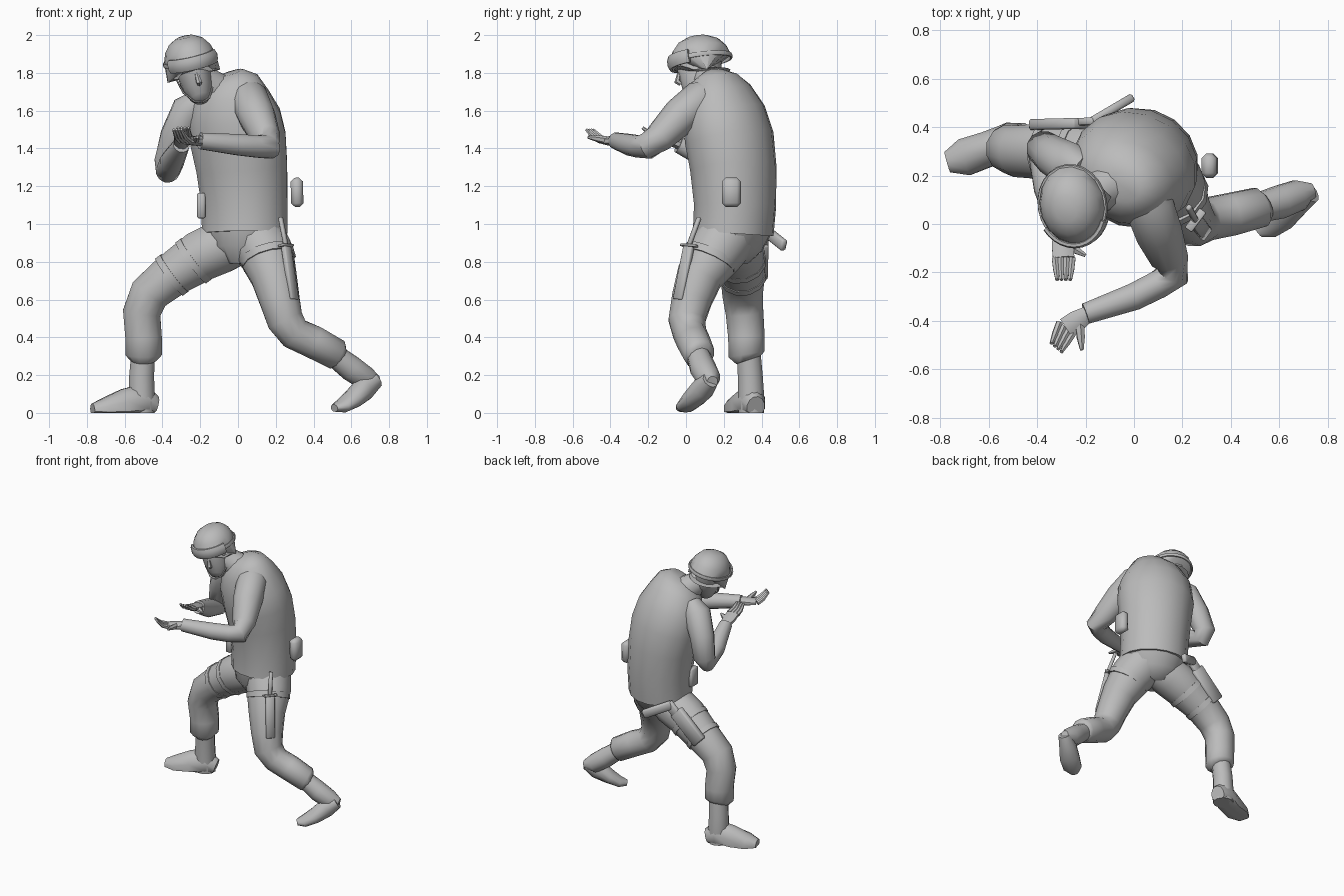
import bpy
import bmesh
from math import sin, cos, pi, radians
from mathutils import Vector, Matrix

if "Cube" in bpy.data.objects:
    bpy.data.objects.remove(bpy.data.objects["Cube"], do_unlink=True)

# Single material
gray = bpy.data.materials.new("plain gray")
gray.use_nodes = True
colour = (0.5, 0.5, 0.5, 1)
gray.diffuse_color = colour
gray.node_tree.nodes["Principled BSDF"].inputs["Base Color"].default_value = colour

X, Y, Z = Vector((1, 0, 0)), Vector((0, 1, 0)), Vector((0, 0, 1))
made = []


def finish(name, bm, matrix=None):
    """Turn a bmesh into a named, coloured object."""
    if matrix:
        bm.transform(matrix)
    bmesh.ops.recalc_face_normals(bm, faces=bm.faces)
    mesh = bpy.data.meshes.new(name)
    bm.to_mesh(mesh)
    bm.free()
    mesh.materials.append(gray)
    obj = bpy.data.objects.new(name, mesh)
    bpy.context.collection.objects.link(obj)
    made.append(obj)
    return obj


def tube(name, rows, ref, sides=12, matrix=None, floor=None, closed=False):
    """Loft oval rings along a path; each row is x, y, z, half width, half depth."""
    bm = bmesh.new()
    points = [Vector(row[:3]) for row in rows]
    count = len(points)
    rings = []
    for i, row in enumerate(rows):
        if closed:
            before, after = points[i - 1], points[(i + 1) % count]
        else:
            before, after = points[max(i - 1, 0)], points[min(i + 1, count - 1)]
        a = (points[i] - before).normalized()
        b = (after - points[i]).normalized()
        tangent = (a + b).normalized()
        side = (ref - tangent * ref.dot(tangent)).normalized()
        other = tangent.cross(side)
        ring = []
        for k in range(sides):
            t = 2 * pi * (k + 0.5) / sides
            p = points[i] + side * (row[3] * cos(t)) + other * (row[-1] * sin(t))
            if floor is not None:
                p.z = max(p.z, floor)
            ring.append(bm.verts.new(p))
        rings.append(ring)
    pairs = list(zip(rings, rings[1:]))
    if closed:
        pairs.append((rings[-1], rings[0]))
    else:
        bm.faces.new(rings[0])
        bm.faces.new(rings[-1])
    for low, high in pairs:
        for k in range(sides):
            n = (k + 1) % sides
            bm.faces.new((low[k], low[n], high[n], high[k]))
    return finish(name, bm, matrix)


def box(name, start, end, face, width, depth, bevel=0.008):
    """A bevelled block running from start to end with its flat side toward face."""
    start, end = Vector(start), Vector(end)
    along = (end - start).normalized()
    out = (face - along * face.dot(along)).normalized()
    turn = Matrix((along.cross(out), out, along)).transposed().to_4x4()
    bm = bmesh.new()
    bmesh.ops.create_cube(bm, size=1)
    bmesh.ops.scale(bm, verts=bm.verts, vec=(width, depth, (end - start).length))
    bmesh.ops.bevel(bm, geom=bm.edges, offset=bevel, segments=1, affect="EDGES")
    return finish(name, bm, Matrix.Translation((start + end) / 2) @ turn)


def band(name, centre, along, ref, width, depth, height):
    """A strap wrapped around a limb."""
    c, d = Vector(centre), Vector(along).normalized() * height / 2
    return tube(name, [(*(c - d), width, depth), (*(c + d), width, depth)], ref)


def hand(name, wrist, palm_end, tip, across, thumb):
    """Palm, four curled fingers and a thumb."""
    wrist, palm_end, tip = Vector(wrist), Vector(palm_end), Vector(tip)
    across = Vector(across).normalized()
    tube(name + "_palm", [(*wrist, 0.035, 0.03), (*wrist.lerp(palm_end, 0.5), 0.048, 0.026),
                          (*palm_end, 0.048, 0.018)], across, 8)
    for i in range(4):
        base = palm_end + across * (i - 1.5) * 0.024
        end = tip + across * (i - 1.5) * 0.018
        bend = base.lerp(end, 0.5) - Z * 0.012
        tube(f"{name}_finger_{i}", [(*base, 0.015), (*bend, 0.014), (*end, 0.008)], across, 6)
    root = wrist.lerp(palm_end, 0.4)
    thumb = Vector(thumb)
    tube(name + "_thumb", [(*root, 0.022), (*root.lerp(thumb, 0.6), 0.018), (*thumb, 0.008)], across, 6)


# Torso, turned and hunched forward
shoulders = Vector((0.9, -0.43, 0))
tube("jacket", [(0.035, 0.25, 0.95, 0.235, 0.21), (0.035, 0.26, 1.1, 0.235, 0.215),
                (0.02, 0.25, 1.3, 0.25, 0.225), (0, 0.23, 1.45, 0.265, 0.23),
                (-0.02, 0.2, 1.58, 0.255, 0.215), (-0.03, 0.17, 1.7, 0.2, 0.17),
                (-0.03, 0.155, 1.77, 0.14, 0.12), (-0.04, 0.15, 1.8, 0.07, 0.06)], shoulders, 16)
tube("pelvis", [(0.03, 0.23, 0.79, 0.1, 0.1), (0.03, 0.23, 0.87, 0.19, 0.17),
                (0.035, 0.25, 0.98, 0.225, 0.2)], shoulders, 16)
tube("neck", [(-0.08, 0.17, 1.68, 0.11), (-0.15, 0.13, 1.74, 0.085), (-0.23, 0.09, 1.8, 0.075)], X)

# Arms
tube("left_sleeve", [(0.02, 0.16, 1.7, 0.07), (0.06, 0.08, 1.66, 0.105), (0.1, -0.03, 1.57, 0.1),
                     (0.145, -0.14, 1.46, 0.08), (0.16, -0.21, 1.41, 0.07),
                     (0.1, -0.25, 1.41, 0.06), (0, -0.3, 1.42, 0.058), (-0.2, -0.37, 1.44, 0.045)], Z)
tube("right_sleeve", [(-0.2, 0.22, 1.66, 0.06), (-0.26, 0.24, 1.6, 0.095), (-0.33, 0.28, 1.46, 0.085),
                      (-0.37, 0.31, 1.33, 0.075), (-0.37, 0.28, 1.28, 0.065),
                      (-0.35, 0.15, 1.33, 0.065), (-0.3, -0.04, 1.42, 0.045)], X)
hand("left_hand", (-0.19, -0.37, 1.44), (-0.28, -0.43, 1.44), (-0.32, -0.51, 1.5), (-0.7, 0.6, 0),
     (-0.215, -0.52, 1.46))
hand("right_hand", (-0.3, -0.03, 1.42), (-0.29, -0.14, 1.46), (-0.29, -0.23, 1.51), X,
     (-0.2, -0.13, 1.44))

# Trousers
tube("right_trouser", [(0, 0.25, 0.91, 0.13), (-0.09, 0.27, 0.88, 0.145), (-0.2, 0.28, 0.83, 0.14),
                       (-0.35, 0.3, 0.73, 0.12), (-0.47, 0.3, 0.63, 0.11), (-0.51, 0.31, 0.53, 0.103),
                       (-0.5, 0.32, 0.4, 0.1), (-0.5, 0.32, 0.31, 0.1), (-0.5, 0.33, 0.28, 0.07)], Y)
tube("left_trouser", [(0.09, 0.22, 0.94, 0.16), (0.15, 0.15, 0.84, 0.15), (0.19, 0.07, 0.72, 0.125),
                      (0.22, 0.03, 0.6, 0.11), (0.25, 0.005, 0.49, 0.1), (0.3, 0.02, 0.42, 0.09),
                      (0.4, 0.04, 0.375, 0.09), (0.52, 0.07, 0.31, 0.085), (0.54, 0.08, 0.3, 0.06)], Y)

# Boots
tube("right_boot_shaft", [(-0.5, 0.33, 0.34, 0.065), (-0.51, 0.34, 0.2, 0.068),
                          (-0.51, 0.345, 0.08, 0.072), (-0.51, 0.345, 0, 0.07)], Y, floor=0)
tube("right_boot_foot", [(-0.44, 0.37, 0.03, 0.05, 0.06), (-0.5, 0.35, 0.05, 0.075, 0.11),
                         (-0.6, 0.31, 0.03, 0.075, 0.1), (-0.7, 0.275, 0.02, 0.08, 0.065),
                         (-0.77, 0.255, 0.015, 0.045, 0.035)], Y, floor=0)
tube("left_boot_shaft", [(0.49, 0.06, 0.32, 0.06), (0.6, 0.09, 0.235, 0.07),
                         (0.68, 0.12, 0.18, 0.065), (0.74, 0.14, 0.165, 0.03)], Y)
tube("left_boot_foot", [(0.73, 0.13, 0.175, 0.045), (0.67, 0.09, 0.13, 0.06, 0.065),
                        (0.61, 0.04, 0.075, 0.07, 0.05), (0.55, 0, 0.035, 0.065, 0.035),
                        (0.51, -0.03, 0.025, 0.03, 0.02)], Vector((1, -1, 0)), floor=0)

# Head, built upright and then tipped as one
tip = Matrix.Translation((-0.25, 0.08, 1.855)) @ Matrix.Rotation(radians(-13), 4, "Y") \
    @ Matrix.Rotation(radians(8), 4, "X") @ Matrix.Rotation(radians(8), 4, "Z")
tube("face", [(0, -0.08, -0.205, 0.035, 0.03), (0, -0.065, -0.185, 0.055, 0.06),
              (0, -0.04, -0.13, 0.08, 0.09), (0, -0.02, -0.06, 0.088, 0.115),
              (0, 0, 0.04, 0.09, 0.12)], X, 14, tip)
tube("nose", [(0, -0.125, -0.045, 0.01), (0, -0.142, -0.09, 0.017), (0, -0.125, -0.105, 0.012)], X, 6, tip)
helmet = tube("helmet", [(0, 0, -0.02, 0.12, 0.15), (0, 0, -0.035, 0.148, 0.17), (0, 0, 0.025, 0.138, 0.163),
                         (0, 0, 0.075, 0.122, 0.145), (0, 0, 0.115, 0.092, 0.11),
                         (0, 0, 0.14, 0.045, 0.055)], X, 16)
for v in helmet.data.vertices:
    if v.co.z < 0 and v.co.y > -0.09:
        v.co.z -= 0.04
helmet.data.transform(tip)


def arc(start, end, steps, height, thick, grow):
    """Rows following the helmet from one angle to another."""
    rows = []
    for i in range(steps):
        t = radians(start + (end - start) * i / steps)
        rows.append((sin(t) * (0.136 + grow), -cos(t) * (0.16 + grow), 0.015, height, thick))
    return rows


tube("goggle_strap", arc(0, 360, 24, 0.014, 0.008, 0.004), Z, 6, tip, closed=True)
tube("goggles", arc(-62, 72, 12, 0.038, 0.016, 0.004), Z, 8, tip)
for side in (-1, 1):
    tube("chin_strap", [(side * 0.1, 0, -0.05, 0.01, 0.005), (side * 0.082, -0.05, -0.14, 0.01, 0.005),
                        (side * 0.04, -0.095, -0.195, 0.01, 0.005), (0, -0.105, -0.205, 0.01, 0.005)],
         Y, 6, tip)

# Pouches
box("left_pouch", (0.315, 0.24, 1.09), (0.31, 0.24, 1.245), X, 0.1, 0.065, 0.02)
box("right_pouch", (-0.195, 0.2, 1.03), (-0.195, 0.2, 1.165), X, 0.08, 0.045)

# Knife on the left thigh
outward = Vector((0.8, -0.6, 0))
box("knife_sheath", (0.295, -0.04, 0.6), (0.255, 0.015, 0.88), outward, 0.06, 0.03, 0.005)
box("knife_guard", (0.255, 0.015, 0.88), (0.253, 0.017, 0.892), outward, 0.1, 0.035, 0.003)
box("knife_handle", (0.253, 0.017, 0.89), (0.225, 0.07, 1.035), outward, 0.025, 0.022, 0.005)
band("left_thigh_strap", (0.16, 0.13, 0.82), (0.25, -0.4, -0.85), Y, 0.15, 0.148, 0.04)

# Holster and pistol on the right thigh
box("holster", (-0.21, 0.415, 0.92), (-0.4, 0.41, 0.74), Y, 0.11, 0.045)
box("pistol_slide", (-0.15, 0.425, 0.97), (-0.25, 0.42, 0.87), Y, 0.07, 0.03, 0.005)
box("pistol_grip", (-0.18, 0.42, 0.965), (-0.01, 0.52, 0.885), Vector((-0.5, 0.8, 0)), 0.06, 0.035)
for x, y, z, r in ((-0.235, 0.285, 0.805, 0.14), (-0.35, 0.3, 0.73, 0.127)):
    band("right_thigh_strap", (x, y, z), (-0.8, 0.1, -0.6), Y, r, r, 0.035)

# Smooth shading with sharp creases kept
bpy.ops.object.select_all(action="DESELECT")
for obj in made:
    obj.select_set(True)
bpy.context.view_layer.objects.active = made[0]
bpy.ops.object.shade_smooth_by_angle(angle=radians(50))
